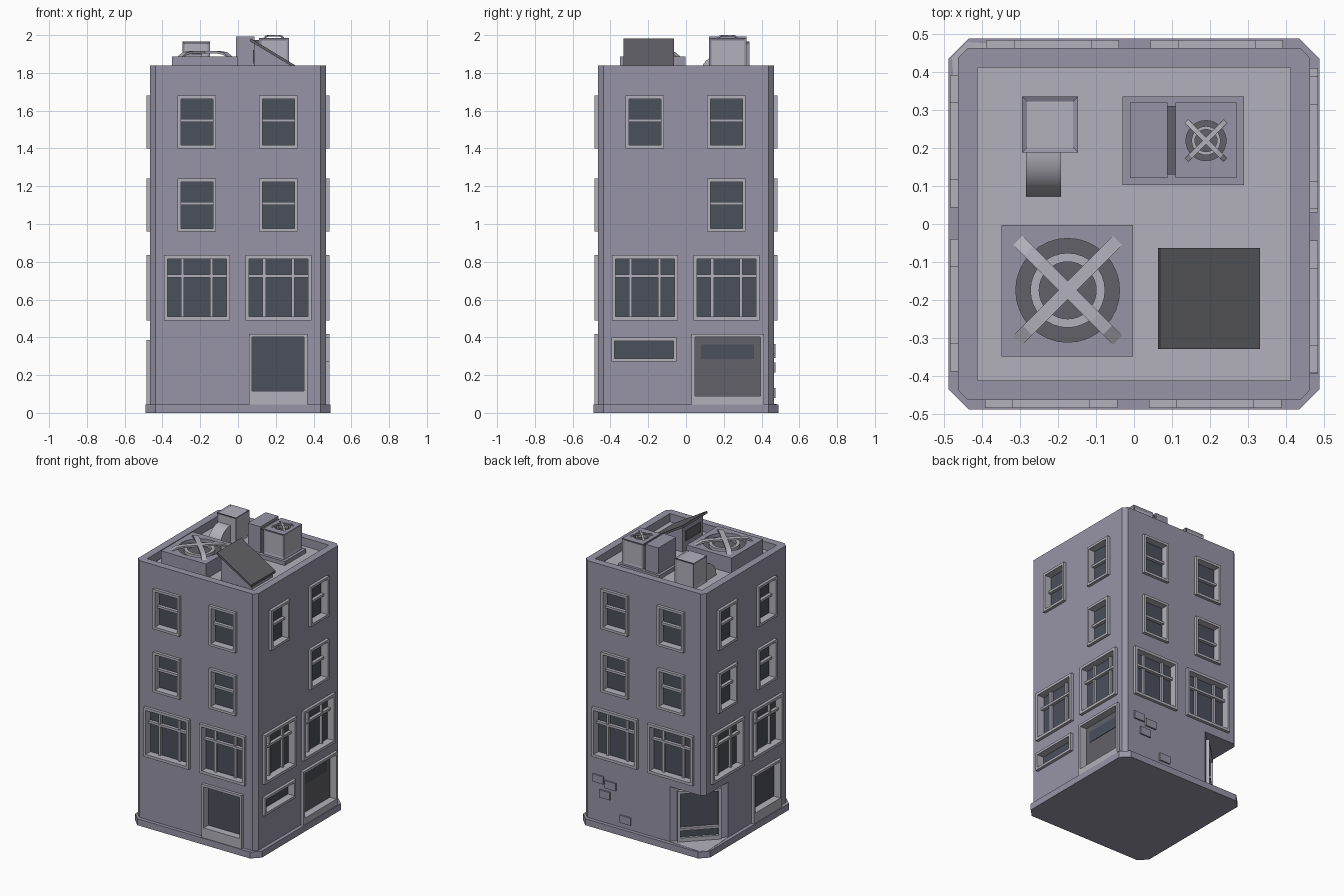
import bpy, bmesh
from math import pi, sin, cos, radians
from mathutils import Matrix, Vector

if "Cube" in bpy.data.objects:
    bpy.data.objects.remove(bpy.data.objects["Cube"])


def material(name, rgb):
    m = bpy.data.materials.new(name)
    m.diffuse_color = (*rgb, 1)
    m.use_nodes = True
    m.node_tree.nodes["Principled BSDF"].inputs["Base Color"].default_value = m.diffuse_color
    return m


WALL = material("wall_grey", (.31, .30, .38))
TRIM = material("trim_grey", (.45, .44, .50))
GLASS = material("glass_dark", (.07, .08, .105))
DARK = material("dark_grey", (.12, .12, .14))
FLOOR, R = 1.78, 0.465          # roof floor height, wall half-width


def finish(name, bm, mats, M=Matrix(), smooth=False):
    bmesh.ops.recalc_face_normals(bm, faces=bm.faces)
    bm.transform(M)
    me = bpy.data.meshes.new(name)
    bm.to_mesh(me)
    bm.free()
    ob = bpy.data.objects.new(name, me)
    bpy.context.collection.objects.link(ob)
    for m in mats:
        me.materials.append(m)
    if smooth:
        bpy.ops.object.select_all(action='DESELECT')
        ob.select_set(True)
        bpy.context.view_layer.objects.active = ob
        bpy.ops.object.shade_smooth_by_angle(angle=radians(35))
    return ob


def add_box(bm, x0, x1, y0, y1, z0, z1):
    M = Matrix.Translation(((x0 + x1) / 2, (y0 + y1) / 2, (z0 + z1) / 2))
    return bmesh.ops.create_cube(bm, size=1, matrix=M @ Matrix.Diagonal((x1 - x0, y1 - y0, z1 - z0, 1)))


def boxes(name, lst, mat, M=Matrix()):
    bm = bmesh.new()
    for b in lst:
        add_box(bm, *b)
    return finish(name, bm, [mat], M)


def add_prism(bm, pts, vec):
    f = bm.faces.new([bm.verts.new(p) for p in pts])
    ext = bmesh.ops.extrude_face_region(bm, geom=[f], use_keep_orig=True)["geom"]
    bmesh.ops.translate(bm, verts=[v for v in ext if isinstance(v, bmesh.types.BMVert)], vec=vec)


def prism(name, pts, vec, mat, M=Matrix(), smooth=False):
    bm = bmesh.new()
    add_prism(bm, pts, vec)
    return finish(name, bm, [mat], M, smooth)


def octagon(r, c, z):
    return [(x * r - x * (c if k else 0), y * r - y * (0 if k else c), z)
            for x, y, k in [(1, -1, 0), (1, 1, 0), (1, 1, 1), (-1, 1, 1),
                            (-1, 1, 0), (-1, -1, 0), (-1, -1, 1), (1, -1, 1)]]


def cut(ob, cutter):
    m = ob.modifiers.new("openings", 'BOOLEAN')
    m.object, m.operation, m.solver = cutter, 'DIFFERENCE', 'EXACT'
    cutter.hide_render = True
    cutter.hide_set(True)


# --- facade openings: every item is laid out in front-face coordinates, then turned
cuts = bmesh.new()


def opening(name, u0, u1, z0, z1, M, vbars=(), hbars=(), t=.017, bottom=None, back=.43, hole=True,
            face=.485, glass=GLASS):
    bottom = t if bottom is None else bottom
    if hole:
        tmp = add_box(cuts, u0 + .006, u1 - .006, -.6, -back, z0 + .004, z1 - .006)["verts"]
        bmesh.ops.transform(cuts, verts=tmp, matrix=M)
    a, b = -face, -back + .002
    rim = [(u0, u0 + t, a, b, z0, z1), (u1 - t, u1, a, b, z0, z1),
           (u0 + t, u1 - t, a, b, z1 - t, z1), (u0 + t, u1 - t, a, b, z0, z0 + bottom)]
    rim += [(u - .008, u + .008, b - .022, b, z0 + bottom, z1 - t) for u in vbars]
    rim += [(u0 + t, u1 - t, b - .028, b, h - .008, h + .008) for h in hbars]
    boxes(name + "_frame", rim, TRIM, M)
    boxes(name + "_pane", [(u0 + t, u1 - t, -back - .004, -back + .002, z0 + bottom, z1 - t)], glass, M)


def small_window(u, z, M):
    opening("small_window", u - .102, u + .102, z, z + .28, M, hbars=[z + .148])


def big_window(u, M):
    opening("big_window", u - .175, u + .175, .49, .835, M, vbars=[u - .075, u + .077], hbars=[.724], t=.019)


for side in range(4):           # front, right, back, left
    M = Matrix.Rotation(side * pi / 2, 4, 'Z')
    for u in (-.218, .214):
        small_window(u, 1.40, M)
        if not (side == 1 and u < 0):
            small_window(u, .96, M)
        big_window(u, M)
    if side == 0:
        opening("front_door", .057, .367, .04, .418, M, bottom=.075)
    if side == 3:
        opening("side_door", .057, .367, .04, .385, M, bottom=.075)
    if side == 1:               # garage and low window
        opening("low_window", -.395, -.05, .272, .398, M)
        opening("garage_door", .03, .412, .04, .418, M, bottom=.05, glass=DARK)
        boxes("garage_window", [(.08, .36, -.437, -.43, .285, .362)], GLASS, M)
    if side == 2:               # exposed bricks on the back
        boxes("loose_bricks", [(u - .042, u + .042, -.475, -.45, z, z + .053) for u, z in
                               ((-.35, .312), (-.255, .29), (-.30, .215), (-.14, .08))], WALL, M)

# --- walls with corner recess and sunken roof
D = .265
bm_tri = [(-R, R - D, .0), (-R + D, R, .0), (-R + D, .7, .0), (-.7, .7, .0), (-.7, R - D, .0)]
add_prism(cuts, bm_tri, (0, 0, .43))
add_box(cuts, -.413, .413, -.413, .413, FLOOR, 2.1)
cutter = finish("wall_cutter", cuts, [WALL])
walls = prism("walls", octagon(R, .027, .02), (0, 0, 1.82), WALL)
cut(walls, cutter)
prism("plinth", octagon(.49, .054, 0), (0, 0, .045), WALL)
boxes("roof_floor", [(-.413, .413, -.413, .413, FLOOR - .01, FLOOR + .002)], TRIM)
prism("entrance_floor", [(-R + D, R, .04), (-R, R - D, .04), (-.48, .44, .04), (-.44, .48, .04)],
      (0, 0, .007), TRIM)

# --- diagonal corner door
dist = (2 * R - D) / 2 ** .5
M = Matrix.Rotation(1.25 * pi, 4, 'Z')
opening("corner_door", -.14, .14, .045, .40, M, hbars=[.135], hole=False,
        back=dist + .001, face=dist + .022, bottom=.03)


# --- roof equipment
def panel_box(name, x0, x1, y0, y1, z0, z1, top=False, t=.02):
    bm = bmesh.new()
    add_box(bm, x0, x1, y0, y1, z0, z1)
    bm.normal_update()
    fs = [f for f in bm.faces if abs(f.normal.z) < .5 or (top and f.normal.z > .5)]
    bmesh.ops.inset_individual(bm, faces=fs, thickness=t, depth=-.006)
    for f in fs:
        f.material_index = 1
    return finish(name, bm, [WALL, TRIM])


def disc(name, r, z0, z1, c, mat):
    bm = bmesh.new()
    bmesh.ops.create_cone(bm, cap_ends=True, segments=32, radius1=r, radius2=r, depth=z1 - z0)
    return finish(name, bm, [mat], Matrix.Translation((*c, (z0 + z1) / 2)), True)


def fan(c, z, r, rise, housing):
    well = disc("fan_well_cutter", r, z - .03, z + .05, c, DARK)
    cut(housing, well)
    disc("fan_well_floor", r, z - .032, z - .024, c, DARK)
    bm = bmesh.new()            # ring
    ps = [bm.verts.new((x * r, 0, zz)) for x, zz in
          ((.55, -.028), (.72, -.028), (.72, -.004), (.55, -.004))]
    es = [bm.edges.new((ps[i], ps[(i + 1) % 4])) for i in range(4)]
    bmesh.ops.spin(bm, geom=ps + es, cent=(0, 0, 0), axis=(0, 0, 1), angle=2 * pi, steps=32)
    bmesh.ops.remove_doubles(bm, verts=bm.verts, dist=1e-5)
    finish("fan_ring", bm, [TRIM], Matrix.Translation((*c, z)), True)
    L, w, h = 1.36 * r, .125 * r, rise * .45
    prof = [(-L, 0), (-.8 * L, rise * .8), (-.55 * L, rise), (.55 * L, rise), (.8 * L, rise * .8), (L, 0),
            (.92 * L, 0), (.77 * L, rise * .8 - h), (.55 * L, rise - h),
            (-.55 * L, rise - h), (-.77 * L, rise * .8 - h), (-.92 * L, 0)]
    for a in (pi / 4, -pi / 4):
        prism("fan_brace", [(s, -w, q) for s, q in prof], (0, 2 * w, 0), TRIM,
              Matrix.Translation((*c, z)) @ Matrix.Rotation(a, 4, 'Z'))


# large fan housing
big = boxes("fan_housing", [(-.35, -.002, -.35, -.002, FLOOR, 1.888)], WALL)
fan((-.175, -.175), 1.888, .137, .027, big)

# twin cooling unit on a slab
boxes("cooler_slab", [(-.03, .29, .103, .337, FLOOR, 1.81)], WALL)
boxes("cooler_block", [(-.01, .088, .122, .32, 1.81, 1.992)], WALL)
boxes("cooler_joint", [(.08, .115, .13, .312, 1.81, 1.975)], DARK)
unit = panel_box("cooler_fan_unit", .11, .27, .122, .32, 1.81, 1.985)
fan((.19, .22), 1.985, .053, .015, unit)

# vent box with curved duct
panel_box("vent_box", -.295, -.148, .189, .336, FLOOR, 1.965, top=True, t=.018)
arc = [(-.285, .192 - .12 * sin(i * pi / 20), FLOOR + .12 * cos(i * pi / 20)) for i in range(11)]
prism("vent_duct", arc + [(-.285, .192, FLOOR)], (.092, 0, 0), TRIM, smooth=True)

# roof hatch shed with sloping lid
prism("hatch_shed", [(.085, -.31, FLOOR), (.325, -.31, FLOOR), (.325, -.31, 1.812), (.085, -.31, 1.956)],
      (0, .225, 0), WALL)
boxes("hatch_opening", [(.080, .09, -.28, -.115, 1.85, 1.92)], DARK)
prism("hatch_lid", [(.063, -.33, 1.968), (.333, -.33, 1.806), (.333, -.33, 1.822), (.069, -.33, 1.982)],
      (0, .267, 0), DARK)
